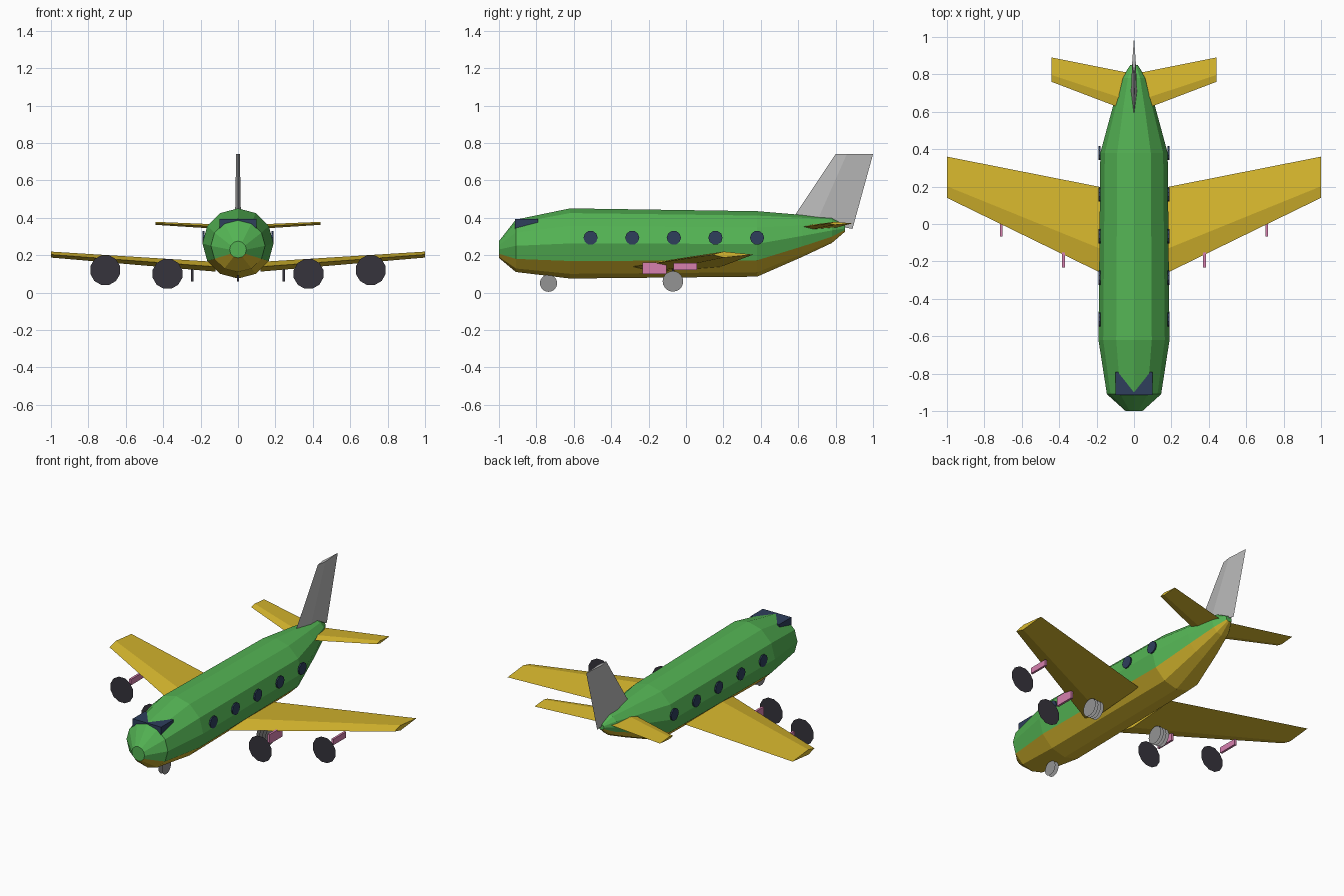
import bpy, bmesh, math
from mathutils import Vector

cube = bpy.data.objects.get("Cube")
if cube:
    bpy.data.objects.remove(cube, do_unlink=True)


def linear(c):
    c /= 255
    return c / 12.92 if c <= 0.04045 else ((c + 0.055) / 1.055) ** 2.4


def material(name, r, g, b):
    m = bpy.data.materials.new(name)
    col = (linear(r), linear(g), linear(b), 1)
    m.diffuse_color = col
    m.use_nodes = True
    m.node_tree.nodes["Principled BSDF"].inputs["Base Color"].default_value = col
    return m


green = material("green paint", 84, 180, 84)
gold = material("gold paint", 216, 184, 46)
fin_grey = material("light grey", 185, 185, 185)
wheel_grey = material("wheel grey", 148, 148, 148)
pink = material("pink", 215, 128, 175)
charcoal = material("charcoal", 54, 52, 60)
navy = material("navy glass", 46, 62, 92)


def finish(name, bm, *mats):
    bmesh.ops.recalc_face_normals(bm, faces=bm.faces)
    me = bpy.data.meshes.new(name)
    bm.to_mesh(me)
    bm.free()
    for m in mats:
        me.materials.append(m)
    ob = bpy.data.objects.new(name, me)
    bpy.context.collection.objects.link(ob)
    return ob


def loft(name, sections, *mats, paint=None):
    """Skin closed rings of points and cap both ends."""
    bm = bmesh.new()
    rings = [[bm.verts.new(p) for p in s] for s in sections]
    n = len(rings[0])
    for a, b in zip(rings, rings[1:]):
        for k in range(n):
            f = bm.faces.new((a[k], a[(k + 1) % n], b[(k + 1) % n], b[k]))
            if paint:
                f.material_index = paint(k)
    bm.faces.new(rings[0])
    bm.faces.new(rings[-1])
    return finish(name, bm, *mats)


def box(name, lo, hi, mat):
    corners = [(0, 0), (1, 0), (1, 1), (0, 1)]
    pick = lambda i, t: hi[i] if t else lo[i]
    return loft(name, [[(pick(0, u), pick(1, v), z) for u, v in corners]
                       for z in (lo[2], hi[2])], mat)


def circle(center, radius, n, axis, turn=0.0):
    """Points of a polygon facing along x or y."""
    pts = []
    for k in range(n):
        a = turn + 2 * math.pi * k / n
        u, v = radius * math.cos(a), radius * math.sin(a)
        pts.append(Vector(center) + Vector((0, u, v) if axis == "x" else (u, 0, v)))
    return pts


def discs(name, rings, mat):
    """Flat discs, one face each."""
    bm = bmesh.new()
    for ring in rings:
        bm.faces.new([bm.verts.new(p) for p in ring])
    return finish(name, bm, mat)


# Fuselage: y, half width, bottom, top
SIDES = 12
stations = [(-1, .045, .185, .275), (-.91, .145, .11, .39), (-.62, .19, .075, .45),
            (.38, .18, .085, .435), (.62, .115, .19, .415), (.78, .065, .265, .40),
            (.85, .02, .325, .36)]
sections = []
for y, w, lo, hi in stations:
    ring = []
    for k in range(SIDES):
        a = 2 * math.pi * k / SIDES
        ring.append((w * math.cos(a), y, (lo + hi) / 2 + (hi - lo) / 2 * math.sin(a)))
    sections.append(ring)
loft("fuselage", sections, green, gold, paint=lambda k: int(7 <= k <= 10))

# Cockpit glass, showing at the shoulders of the nose
box("cockpit_glass", (-.1, -.913, .33), (.1, -.79, .392), navy)


def blade(x, z, front, back, half):
    """Thin four-point wing section with its ridge near the front."""
    ridge = front + .28 * (back - front)
    return [(x, front, z), (x, ridge, z + half), (x, back, z), (x, ridge, z - half)]


for side, word in ((1, "left"), (-1, "right")):
    # Wing and tailplane
    loft(word + "_wing", [blade(side * .12, .138, -.289, .186, .026),
                          blade(side, .203, .14, .36, .016)], gold)
    loft(word + "_tailplane", [blade(side * .02, .348, .60, .806, .013),
                               blade(side * .44, .37, .76, .89, .008)], gold)

    # Engine fan discs and pylons
    for label, x, y, z, lo, hi in (("inner", .377, -.315, .10, .10, .16),
                                   ("outer", .71, -.15, .12, .12, .157)):
        x *= side
        discs(f"{word}_{label}_fan", [circle((x, y, z), .082, 12, "y", math.pi / 12)], charcoal)
        box(f"{word}_{label}_pylon", (x - .007, y + .083, lo), (x + .007, y + .21, hi), pink)

    # Main landing gear
    gear = .245 * side
    discs(word + "_main_wheels", [circle((gear + d, -.07, .06), .055, 20, "x")
                                  for d in (-.03, -.01, .01, .03)], wheel_grey)
    box(word + "_main_strut", (gear - .006, -.076, .06), (gear + .006, -.064, .13), charcoal)

    # Cabin windows
    for i in range(5):
        y = -.51 + .2225 * i
        loft(f"{word}_window_{i + 1}",
             [circle((side * d, y, .293), .038, 10, "x") for d in (.18, .189)], navy)

# Nose landing gear
discs("nose_wheels", [circle((d, -.735, .05), .046, 20, "x") for d in (-.012, .012)], wheel_grey)
box("nose_strut", (-.005, -.741, .06), (.005, -.729, .11), charcoal)

# Tail fin
loft("tail_fin", [[(0, .58, .41), (.016, .70, .38), (0, .89, .34), (-.016, .70, .38)],
                  [(0, .80, .74), (.010, .86, .74), (0, 1, .74), (-.010, .86, .74)]], fin_grey)
